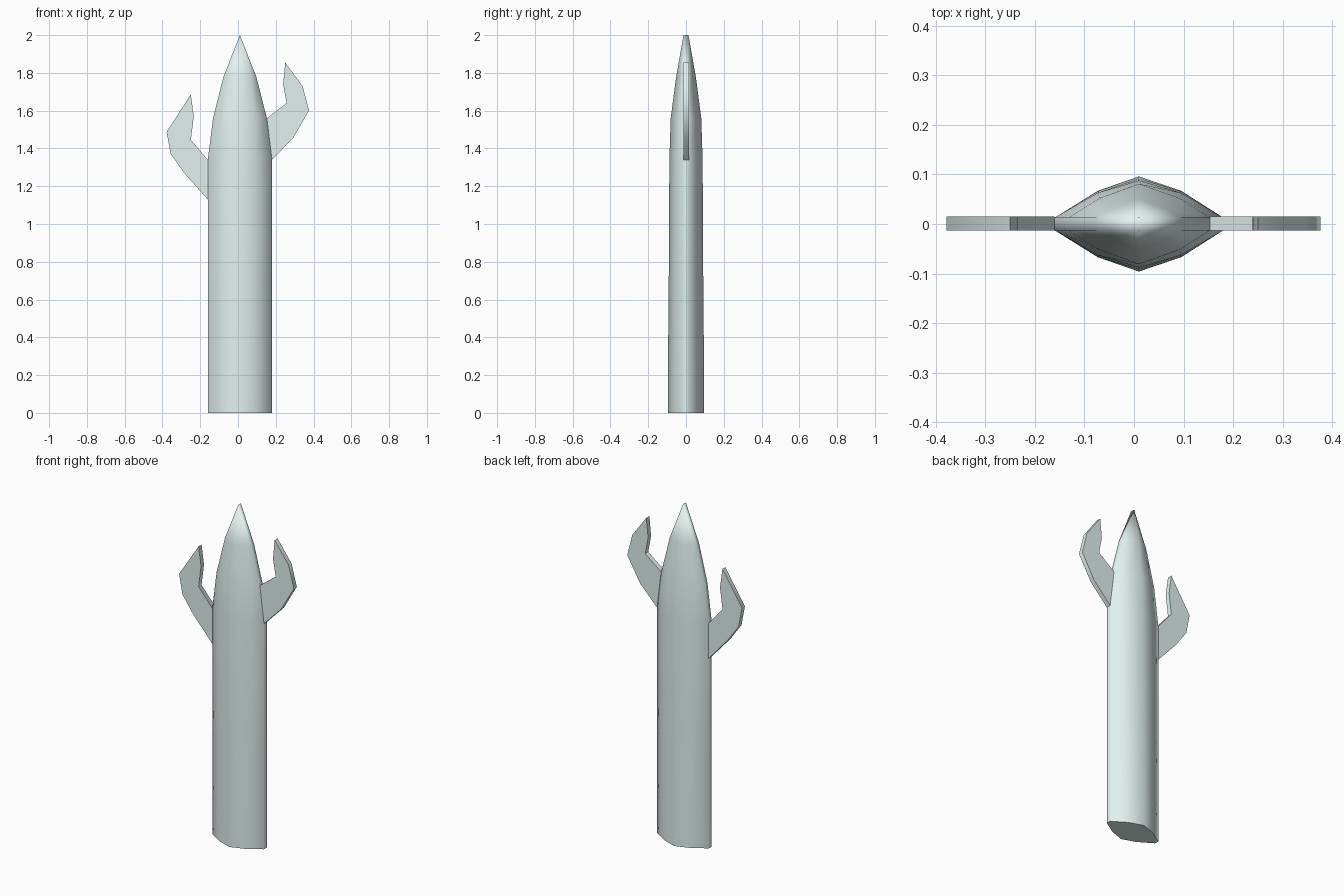
import bpy, bmesh, math

if "Cube" in bpy.data.objects:
    bpy.data.objects.remove(bpy.data.objects["Cube"])

T = 0.013  # half thickness of the rim and the barbs
CX = 0.01  # centre ridge of the blade

# Pale steel
steel = bpy.data.materials.new("pale_steel")
steel.diffuse_color = (0.76, 0.88, 0.86, 1)
steel.use_nodes = True
steel.node_tree.nodes["Principled BSDF"].inputs["Base Color"].default_value = steel.diffuse_color


def finish(name, bm, angle):
    bmesh.ops.remove_doubles(bm, verts=bm.verts, dist=0.0005)
    bmesh.ops.recalc_face_normals(bm, faces=bm.faces)
    mesh = bpy.data.meshes.new(name)
    bm.to_mesh(mesh)
    bm.free()
    mesh.materials.append(steel)
    ob = bpy.data.objects.new(name, mesh)
    bpy.context.collection.objects.link(ob)
    bpy.ops.object.select_all(action='DESELECT')
    bpy.context.view_layer.objects.active = ob
    ob.select_set(True)
    bpy.ops.object.shade_smooth_by_angle(angle=math.radians(angle))
    return ob


# Blade body: z, left rim, right rim, left shoulder x, right shoulder x,
# shoulder depth, ridge depth
rings = [
    (0.00, -0.16, 0.18, -0.073, 0.095, 0.067, 0.096),
    (0.22, -0.16, 0.18, -0.073, 0.095, 0.067, 0.096),
    (0.60, -0.16, 0.18, -0.073, 0.095, 0.066, 0.092),
    (1.34, -0.16, 0.18, -0.073, 0.095, 0.063, 0.088),
    (1.56, -0.132, 0.153, -0.070, 0.092, 0.052, 0.081),
    (1.78, -0.077, 0.097, -0.045, 0.067, 0.030, 0.052),
    (2.00, CX, CX, CX, CX, T, T),
]
bm = bmesh.new()
loops = []
for z, xl, xr, sl, sr, ys, yr in rings:
    half = [(xl, T), (sl, ys), (CX, yr), (sr, ys), (xr, T)]
    pts = [(x, -y) for x, y in half] + half[::-1]
    loops.append([bm.verts.new((x, y, z)) for x, y in pts])
for a, b in zip(loops, loops[1:]):
    for i in range(len(a)):
        j = (i + 1) % len(a)
        bm.faces.new((a[i], a[j], b[j], b[i]))
bm.faces.new(loops[0])
finish("blade", bm, 75)


# Flat hooked barbs on both edges
def barb(name, outline):
    bm = bmesh.new()
    face = bm.faces.new([bm.verts.new((x, -T, z)) for x, z in outline])
    ext = bmesh.ops.extrude_face_region(bm, geom=[face])
    moved = [v for v in ext["geom"] if isinstance(v, bmesh.types.BMVert)]
    bmesh.ops.translate(bm, verts=moved, vec=(0, 2 * T + 0.002, 0))
    finish(name, bm, 50)


barb("left_barb", [(-0.16, 1.13), (-0.285, 1.27), (-0.356, 1.37), (-0.378, 1.487),
                   (-0.25, 1.685), (-0.234, 1.57), (-0.25, 1.445), (-0.16, 1.34)])
barb("right_barb", [(0.18, 1.34), (0.292, 1.455), (0.376, 1.60), (0.342, 1.73),
                    (0.25, 1.855), (0.239, 1.74), (0.257, 1.64), (0.153, 1.56)])
